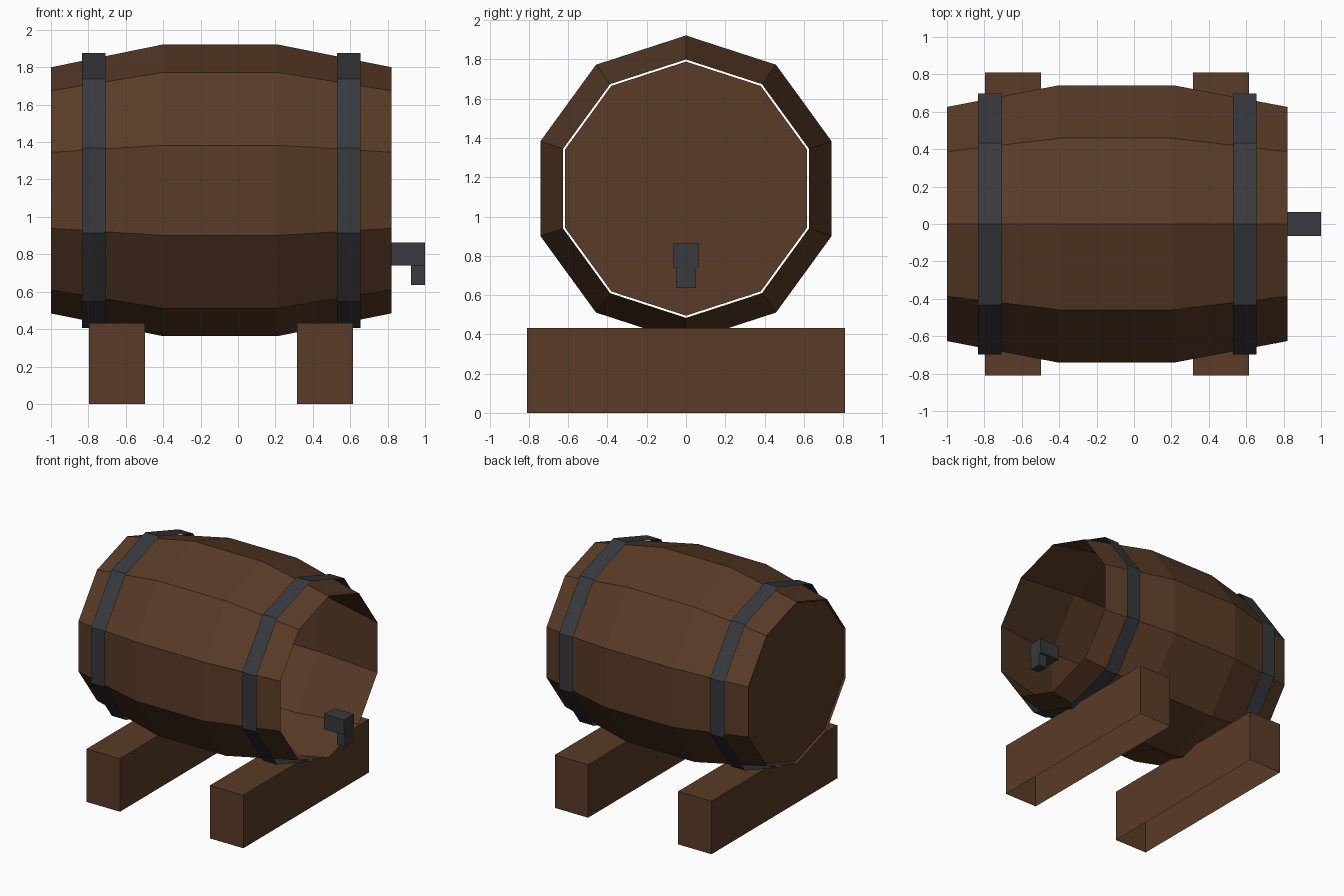
import bpy, bmesh
from math import sin, cos, pi

if "Cube" in bpy.data.objects:
    bpy.data.objects.remove(bpy.data.objects["Cube"], do_unlink=True)

SIDES = 10
AXIS_Z = 1.142


def material(name, rgb):
    m = bpy.data.materials.new(name)
    m.use_nodes = True
    m.diffuse_color = (*rgb, 1)
    bsdf = m.node_tree.nodes["Principled BSDF"]
    bsdf.inputs["Base Color"].default_value = (*rgb, 1)
    bsdf.inputs["Roughness"].default_value = 0.8
    return m


wood = material("brown wood", (0.1, 0.043, 0.02))
iron = material("dark iron", (0.04, 0.041, 0.049))


def finish(name, bm, mat):
    mesh = bpy.data.meshes.new(name)
    bm.to_mesh(mesh)
    bm.free()
    mesh.materials.append(mat)
    obj = bpy.data.objects.new(name, mesh)
    bpy.context.collection.objects.link(obj)
    return obj


def ring(bm, x, r):
    """Ten-sided ring around the barrel axis with a corner at the top."""
    angles = [2 * pi * i / SIDES for i in range(SIDES)]
    return [bm.verts.new((x, r * sin(a), AXIS_Z + r * cos(a))) for a in angles]


def shell(name, profile, mat):
    """Open tube lofted through (x, radius) stations."""
    bm = bmesh.new()
    rings = [ring(bm, x, r) for x, r in profile]
    for a, b in zip(rings, rings[1:]):
        for i in range(SIDES):
            j = (i + 1) % SIDES
            bm.faces.new((a[i], a[j], b[j], b[i]))
    bmesh.ops.recalc_face_normals(bm, faces=bm.faces)
    return finish(name, bm, mat)


def box(name, low, high, mat, open_bottom=False):
    bm = bmesh.new()
    bmesh.ops.create_cube(bm, size=1)
    for v in bm.verts:
        v.co = [l + (c + 0.5) * (h - l) for l, c, h in zip(low, v.co, high)]
    if open_bottom:
        under = [f for f in bm.faces if f.normal.z < -0.5]
        bmesh.ops.delete(bm, geom=under, context='FACES_ONLY')
    return finish(name, bm, mat)


# Barrel body, open at the tap end
shell("barrel_staves", [(-1, 0.658), (-0.4, 0.78), (0.21, 0.78), (0.82, 0.658)], wood)

# Closed end, set just inside the rim
bm = bmesh.new()
bm.faces.new(reversed(ring(bm, -0.985, 0.647)))
bmesh.ops.recalc_face_normals(bm, faces=bm.faces)
lid = finish("barrel_head", bm, wood)

# Iron hoops
for name, x in (("right_hoop", -0.835), ("left_hoop", 0.528)):
    shell(name, [(x, 0.735), (x + 0.127, 0.735)], iron)

# Support beams, hollow underneath
for name, x in (("right_beam", -0.797), ("left_beam", 0.315)):
    box(name, (x, -0.81, 0), (x + 0.3, 0.81, 0.432), wood, open_bottom=True)

# Tap and spout
box("tap_body", (0.82, -0.064, 0.74), (1, 0.064, 0.862), iron)
box("tap_spout", (0.926, -0.048, 0.636), (1, 0.048, 0.74), iron)
